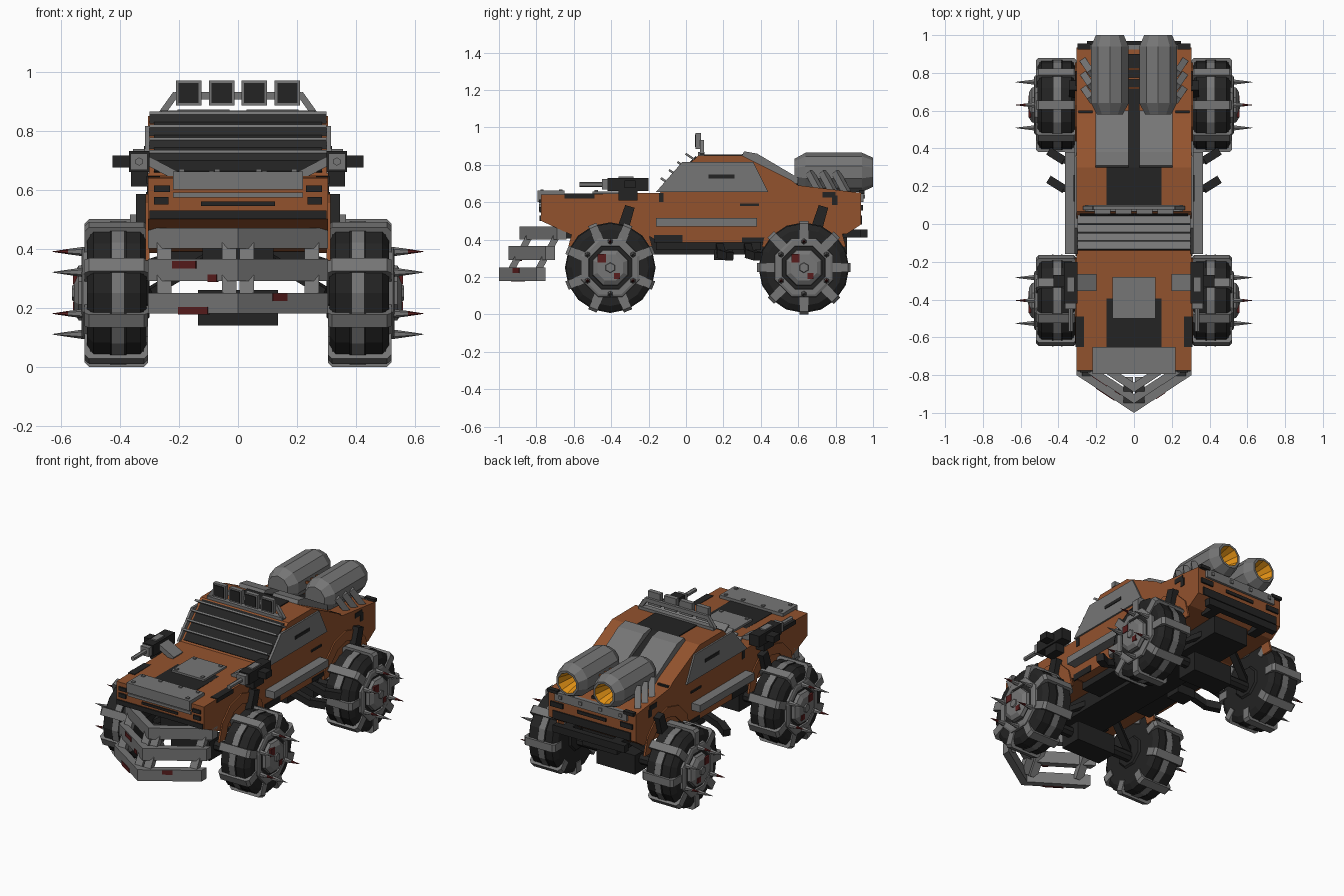
import bpy, bmesh, math
from mathutils import Vector as V

if "Cube" in bpy.data.objects:
    bpy.data.objects.remove(bpy.data.objects["Cube"])

def mat(name, r, g, b):
    m = bpy.data.materials.new(name)
    m.diffuse_color = (r, g, b, 1)
    m.use_nodes = True
    m.node_tree.nodes["Principled BSDF"].inputs["Base Color"].default_value = m.diffuse_color
    return m

ORANGE = mat("rusty_orange", .29, .085, .027)
GREY = mat("steel_grey", .18, .18, .18)
BLACK = mat("dark_black", .017, .017, .017)
BLOOD = mat("dried_red", .10, .012, .012)
AMBER = mat("amber_glow", .80, .30, .008)

def mesh(name, verts, faces, m, mirror=False, m2=None, rule=None):
    verts = [tuple(v) for v in verts]
    n = len(verts)
    if mirror:
        verts = verts + [(-x, y, z) for x, y, z in verts]
        faces = faces + [[i + n for i in reversed(f)] for f in faces]
    me = bpy.data.meshes.new(name)
    me.from_pydata(verts, [], faces)
    bm = bmesh.new()
    bm.from_mesh(me)
    bmesh.ops.recalc_face_normals(bm, faces=bm.faces)
    if rule:
        for f in bm.faces:
            f.material_index = int(rule(f.calc_center_median()))
    bm.to_mesh(me)
    bm.free()
    me.materials.append(m)
    if m2:
        me.materials.append(m2)
    ob = bpy.data.objects.new(name, me)
    bpy.context.collection.objects.link(ob)
    return ob

def rings(name, loops, m, mirror=False, **k):
    """Skin equal-sized loops of points and cap both ends."""
    n = len(loops[0])
    faces = [[a * n + i, a * n + (i + 1) % n, (a + 1) * n + (i + 1) % n, (a + 1) * n + i]
             for a in range(len(loops) - 1) for i in range(n)]
    faces += [list(range(n))[::-1], [(len(loops) - 1) * n + i for i in range(n)]]
    return mesh(name, [p for l in loops for p in l], faces, m, mirror, **k)

def side(name, pts, x0, x1, m, mirror=False):
    return rings(name, [[(x, y, z) for y, z in pts] for x in (x0, x1)], m, mirror)

def box(name, x0, x1, y0, y1, z0, z1, m, mirror=False):
    return side(name, [(y0, z0), (y1, z0), (y1, z1), (y0, z1)], x0, x1, m, mirror)

def frame(d):
    d = d.normalized()
    s = d.cross(V((0, 0, 1)) if abs(d.z) < .95 else V((1, 0, 0))).normalized()
    return s, s.cross(d)

def beam(name, p, q, w, h, m, mirror=False):
    p, q = V(p), V(q)
    s, u = frame(q - p)
    c = [s * a * w / 2 + u * b * h / 2 for a, b in ((-1, -1), (1, -1), (1, 1), (-1, 1))]
    return rings(name, [[e + o for o in c] for e in (p, q)], m, mirror)

def lathe(name, o, axis, prof, n, m, mirror=False, turn=.5, **k):
    """Profile of (distance along axis, radius) spun in n sides."""
    o, axis = V(o), V(axis)
    s, u = frame(axis)
    loops = [[o + axis * t + (s * math.cos(a) + u * math.sin(a)) * r
              for a in [(i + turn) * math.tau / n for i in range(n)]] for t, r in prof]
    return rings(name, loops, m, mirror, **k)

# body shell
side("body_shell", [(-.775, .64), (-.775, .5), (-.6, .42), (-.2, .42), (-.14, .385), (.42, .385),
     (.5, .42), (.86, .43), (.935, .48), (.935, .65), (.6, .69), (.56, .72), (.30, .85),
     (.065, .85), (-.14, .65)], -.305, .305, ORANGE)
# wheel arch flares
for yc in (-.405, .63):
    out = [(yc + .225 * math.cos(a), .36 + .225 * math.sin(a)) for a in [i * math.pi / 6 for i in range(7)]]
    inn = [(yc + .16 * math.cos(a), .36 + .16 * math.sin(a)) for a in [i * math.pi / 6 for i in range(6, -1, -1)]]
    side("wheel_arch", out + inn, .30, .313, ORANGE, True)
    side("shock_absorber", [(yc + .04, .47), (yc + .08, .585), (yc + .13, .57), (yc + .10, .46)],
         .30, .345, BLACK, True)

# side windows with slits, sills and trim
side("side_window_plate", [(-.16, .655), (.44, .655), (.36, .815), (-.02, .815)], .30, .315, GREY, True)
box("window_slit", .31, .319, .12, .26, .728, .748, BLACK, True)
box("side_sill", .30, .365, -.16, .38, .47, .515, GREY, True)
box("door_handle", .30, .312, .29, .39, .58, .592, BLACK, True)
for y0, y1, z0, z1 in ((-.145, -.12, .60, .65), (-.17, -.02, .385, .425), (.73, .80, .625, .655),
                       (.78, .81, .585, .635), (.3, .42, .385, .41)):
    box("worn_patch", .30, .309, y0, y1, z0, z1, BLACK, True)

# windshield with slats
d = V((0, .205, .20)).normalized()
nrm = V((0, -d.z, d.y))
def on_glass(t):
    return V((0, -.14, .65)) + d * t
beam("windshield", on_glass(.012) + nrm * .001, on_glass(.275) + nrm * .001, .57, .012, BLACK)
for i in range(4):
    p = on_glass(.07 + i * .062)
    beam("windshield_slat", p, p + V((0, -.045, .03)), .60, .012, GREY)

# hood stripe, plates and bolts
box("hood_stripe", -.145, .145, -.65, -.14, .63, .646, BLACK)
box("hood_plate", -.115, .115, -.50, -.28, .64, .658, GREY)
side("front_plate", [(-.65, .64), (-.65, .662), (-.795, .662), (-.795, .60), (-.775, .60), (-.775, .64)],
     -.22, .22, GREY)
for x, y, z in ((.09, -.48, .658), (.09, -.30, .658), (.19, -.67, .662), (.19, -.77, .662), (.07, -.67, .662)):
    box("bolt", x - .009, x + .009, y - .009, y + .009, z, z + .007, GREY, True)
box("corner_patch", .265, .31, -.65, -.49, .62, .646, BLACK, True)

# nose details
box("nose_bar", -.22, .22, -.785, -.77, .573, .59, GREY)
box("nose_slit", -.125, .125, -.782, -.77, .545, .56, BLACK)
box("lower_grille", -.30, .30, -.782, -.77, .50, .53, BLACK)
box("headlight", .235, .285, -.785, -.77, .55, .575, BLACK, True)
box("headlight_upper", .23, .285, -.785, -.77, .592, .614, BLACK, True)

# plow
for a, z0, z1 in ((-.89, .40, .47), (-.95, .29, .365), (-1.0, .18, .25)):
    pts = [(0, a), (.305, a + .20), (.305, a + .25), (0, a + .05), (-.305, a + .25), (-.305, a + .20)]
    rings("plow_bar", [[(x, y, z) for x, y in pts] for z in (z0, z1)], GREY)
for x, y in ((.25, .19), (.03, .045)):
    beam("plow_strut", (x, -.99 + y, .22), (x, -.87 + y, .44), .05, .035, GREY, True)
beam("plow_mount", (.2, -.72, .43), (.2, -.5, .43), .06, .05, BLACK, True)
for x, z, w, b in ((-.18, .345, .08, -.95), (-.15, .19, .10, -1.0), (.14, .235, .05, -1.0), (-.085, .30, .03, -.95)):
    y = b + abs(x) * .656
    s = math.copysign(.656, x)
    beam("plow_stain", (x - w / 2, y - s * w / 2 + .003, z), (x + w / 2, y + s * w / 2 + .003, z), .012, .026, BLOOD)

# roof panel and light bar
box("roof_panel", -.145, .145, .10, .30, .84, .856, BLACK)
box("roof_rail", -.26, .26, .065, .10, .85, .868, GREY)
box("light_bar", -.215, .215, .075, .095, .905, .93, GREY)
beam("light_bar_strut", (.26, .085, .855), (.21, .085, .925), .02, .022, GREY, True)
for x in (.055, .167):
    box("roof_lamp", x - .043, x + .043, .052, .08, .885, .97, GREY, True)
    box("lamp_glass", x - .034, x + .034, .047, .053, .894, .961, BLACK, True)

# engine cover plates behind the roof
side("engine_cover", [(.30, .85), (.31, .872), (.38, .86), (.60, .73), (.60, .69), (.56, .70)],
     .028, .205, GREY, True)
side("engine_spine", [(.30, .845), (.30, .858), (.60, .72), (.90, .67), (.90, .65), (.6, .68)], -.028, .028, BLACK)

# jet tubes with glowing nozzles and exhaust pipes
lathe("jet_tube", (.128, 0, .76), (0, 1, 0),
      [(.58, .072), (.64, .105), (.94, .105), (1.0, .078), (1.0, .064), (.89, .04)], 10, GREY, True,
      m2=AMBER, rule=lambda c: c.y > .88 and math.hypot(abs(c.x) - .128, c.z - .76) < .06)
for y in (.72, .77, .82):
    box("tube_link", -.04, .04, y - .006, y + .006, .76, .775, ORANGE)
for y in (.66, .73, .80):
    beam("exhaust_pipe", (.225, y, .76), (.265, y + .06, .65), .036, .036, GREY, True)
box("deck_patch", .22, .295, .45, .60, .66, .70, BLACK, True)

# rear end
box("rear_plate", -.25, .25, .925, .95, .60, .655, GREY)
for x in (.07, .21):
    box("rear_bolt", x - .01, x + .01, .945, .957, .62, .64, GREY, True)
box("tail_light", .20, .285, .93, .945, .555, .585, BLACK, True)
box("tail_slit", -.10, .10, .93, .942, .555, .575, BLACK)
box("rear_grille", -.27, .27, .91, .942, .48, .53, BLACK)
box("rear_bumper", -.25, .25, .93, .97, .41, .455, BLACK)
box("bumper_bracket", .14, .20, .84, .95, .41, .455, BLACK, True)
box("rear_corner", .23, .30, .925, .955, .645, .665, BLACK, True)

# side guns on slanted arms
box("gun_body", .30, .37, -.42, -.20, .66, .73, BLACK, True)
box("gun_muzzle_block", .306, .364, -.45, -.41, .667, .723, GREY, True)
lathe("gun_barrel", (.335, -.45, .695), (0, -1, 0), [(0, .014), (.12, .014)], 6, GREY, True)
box("gun_sight", .315, .355, -.36, -.28, .725, .738, GREY, True)
box("gun_magazine", .305, .362, -.36, -.26, .61, .665, BLACK, True)
box("gun_knob", .37, .425, -.33, -.27, .675, .715, BLACK, True)
beam("gun_arm", (.205, -.31, .645), (.31, -.31, .70), .09, .03, GREY, True)

# chassis, axles and side exhausts
box("chassis_spine", -.12, .12, -.60, .86, .32, .43, BLACK)
box("belly_plate", -.25, .25, -.16, .40, .345, .39, BLACK)
box("belly_tank", .12, .24, .15, .25, .29, .35, BLACK, True)
for y in (.22, .37):
    beam("side_exhaust", (.25, y - .04, .36), (.38, y - .03, .32), .04, .04, BLACK, True)
    beam("side_exhaust_tip", (.37, y - .035, .325), (.45, y + .015, .31), .045, .045, BLACK, True)
for yc in (-.405, .63):
    box("axle_box", -.135, .135, yc - .07, yc + .07, .14, .26, BLACK)
    lathe("axle", (-.32, yc, .215), (1, 0, 0), [(0, .033), (.64, .033)], 8, BLACK)
    beam("suspension_arm", (.30, yc, .25), (.10, yc + .10, .37), .04, .03, BLACK, True)

# wheels
for yc, off in ((-.405, .5), (.63, 0)):
    c = (0, yc, .25)
    lathe("tyre", c, (1, 0, 0), [(.31, .205), (.33, .238), (.49, .238), (.512, .205)], 16, BLACK, True, turn=0)
    lathe("tread_line", c, (1, 0, 0), [(.382, .242), (.43, .242)], 16, GREY, True, turn=0)
    for w in ((.378, .386), (.426, .434)):
        lathe("tread_groove", c, (1, 0, 0), [(w[0], .2425), (w[1], .2425)], 16, BLACK, True, turn=0)
    # rim, hub
    lathe("wheel_rim", c, (1, 0, 0), [(.50, .172), (.525, .168), (.53, .155), (.53, .125), (.505, .12)], 8, GREY, True)
    lathe("rim_recess", c, (1, 0, 0), [(.50, .13), (.52, .126)], 16, BLACK, True)
    lathe("wheel_hub", c, (1, 0, 0), [(.50, .108), (.54, .10), (.555, .075)], 8, GREY, True)
    lathe("hub_cap", c, (1, 0, 0), [(.55, .03), (.562, .025)], 6, GREY, True)
    for dy, dz, s in ((-.045, .05, .022), (.035, -.045, .016)):
        box("hub_stain", .545, .559, yc + dy - s, yc + dy + s, .25 + dz - s, .25 + dz + s, BLOOD, True)
    lathe("inner_hub", c, (1, 0, 0), [(.30, .09), (.33, .12)], 8, BLACK, True)
    # clamps wrapped around the tyre
    for i in range(8):
        a = (i + off) * math.tau / 8
        r, t = V((0, math.cos(a), math.sin(a))), V((0, -math.sin(a), math.cos(a)))
        prof = [(.304, .17), (.304, .235), (.318, .25), (.505, .25), (.52, .235), (.52, .155),
                (.508, .155), (.50, .225), (.32, .225), (.315, .17)]
        loops = [[V((x, yc, .25)) + r * q + t * k for x, q in prof] for k in (-.024, .024)]
        rings("tyre_clamp", loops, GREY, True)
    # spikes around the rim
    for i in range(6):
        a = (i + .5) * math.tau / 6
        o = (0, yc + .14 * math.cos(a), .25 + .14 * math.sin(a))
        lathe("rim_spike", o, (1, 0, 0), [(.525, .016), (.575, .009)], 6, GREY, True)
        lathe("spike_tip", o, (1, 0, 0), [(.575, .009), (.628, .001)], 6, BLOOD if i % 2 else GREY, True)
